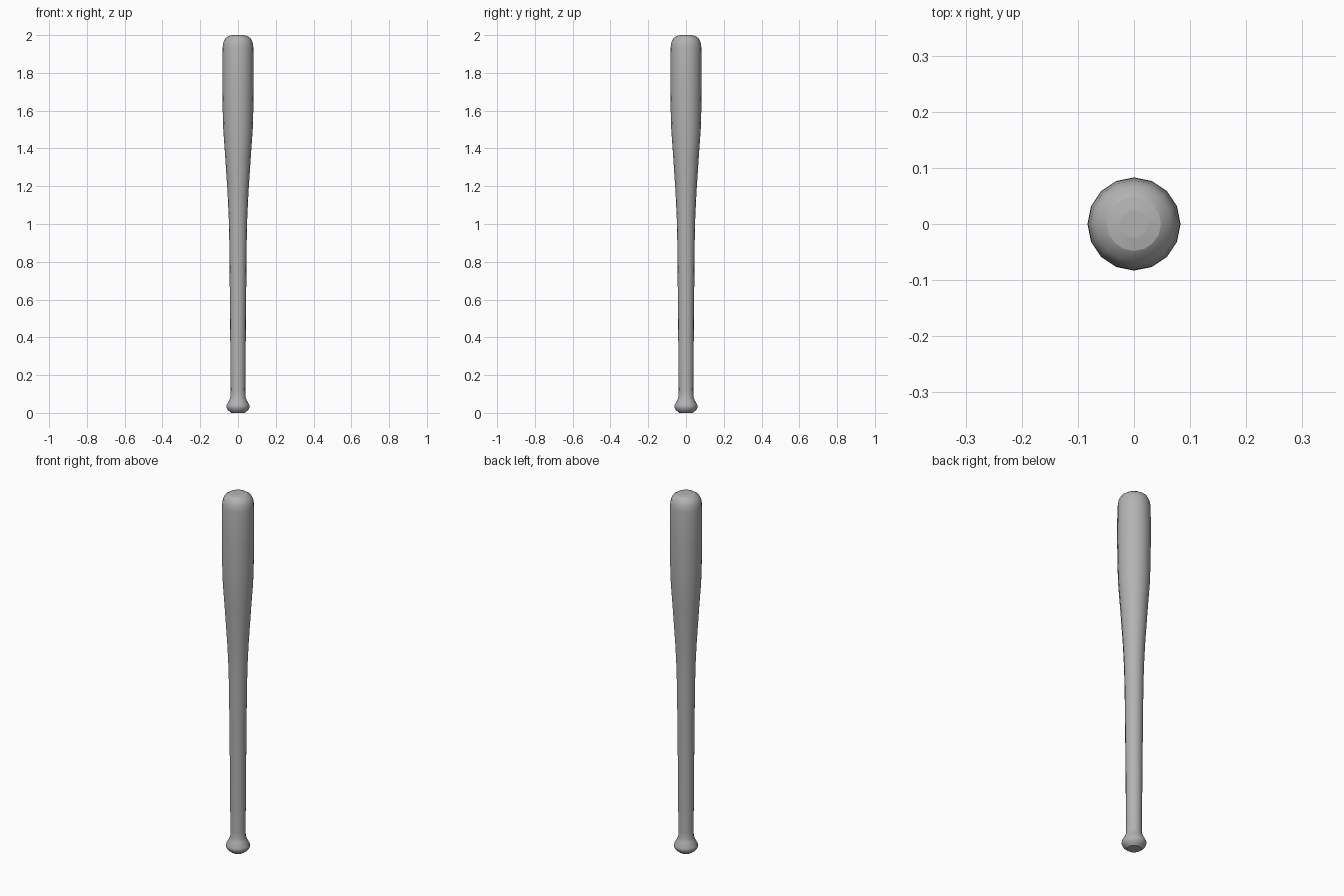
import bpy, bmesh, math

if "Cube" in bpy.data.objects:
    bpy.data.objects.remove(bpy.data.objects["Cube"])

SIDES = 16

# Bat profile from knob to tip: (radius, height)
profile = [
    (0.035, 0.0), (0.055, 0.016), (0.061, 0.03), (0.06, 0.042),
    (0.046, 0.067), (0.04, 0.085), (0.039, 0.12),
    (0.042, 0.5), (0.046, 0.9), (0.049, 1.03), (0.055, 1.16),
    (0.068, 1.36), (0.078, 1.5), (0.081, 1.6), (0.083, 1.75), (0.082, 1.93),
    (0.078, 1.96), (0.067, 1.983), (0.048, 1.996), (0.025, 2.0),
]

# Lathe the profile into a closed bat
bm = bmesh.new()
rings = []
for r, z in profile:
    rings.append([bm.verts.new((r * math.cos(2 * math.pi * i / SIDES),
                                r * math.sin(2 * math.pi * i / SIDES), z))
                  for i in range(SIDES)])
for low, high in zip(rings, rings[1:]):
    for i in range(SIDES):
        j = (i + 1) % SIDES
        bm.faces.new((low[i], low[j], high[j], high[i]))
bm.faces.new(rings[0][::-1])
bm.faces.new(rings[-1])

# Remember the crisp rings on the knob end and the tip
bm.edges.index_update()
sharp = [bm.edges.get((ring[i], ring[(i + 1) % SIDES])).index
         for ring in (rings[0], rings[-2], rings[-1]) for i in range(SIDES)]

mesh = bpy.data.meshes.new("baseball_bat")
bm.to_mesh(mesh)
bm.free()
bat = bpy.data.objects.new("baseball_bat", mesh)
bpy.context.collection.objects.link(bat)

# Smooth shading, keeping the crisp rings
bpy.context.view_layer.objects.active = bat
bat.select_set(True)
bpy.ops.object.shade_smooth_by_angle(angle=math.radians(40))
for e in sharp:
    mesh.edges[e].use_edge_sharp = True

# Darker grey finish
grey = bpy.data.materials.new("dark_grey")
grey.diffuse_color = (0.45, 0.45, 0.45, 1)
grey.use_nodes = True
grey.node_tree.nodes["Principled BSDF"].inputs["Base Color"].default_value = grey.diffuse_color
mesh.materials.append(grey)
